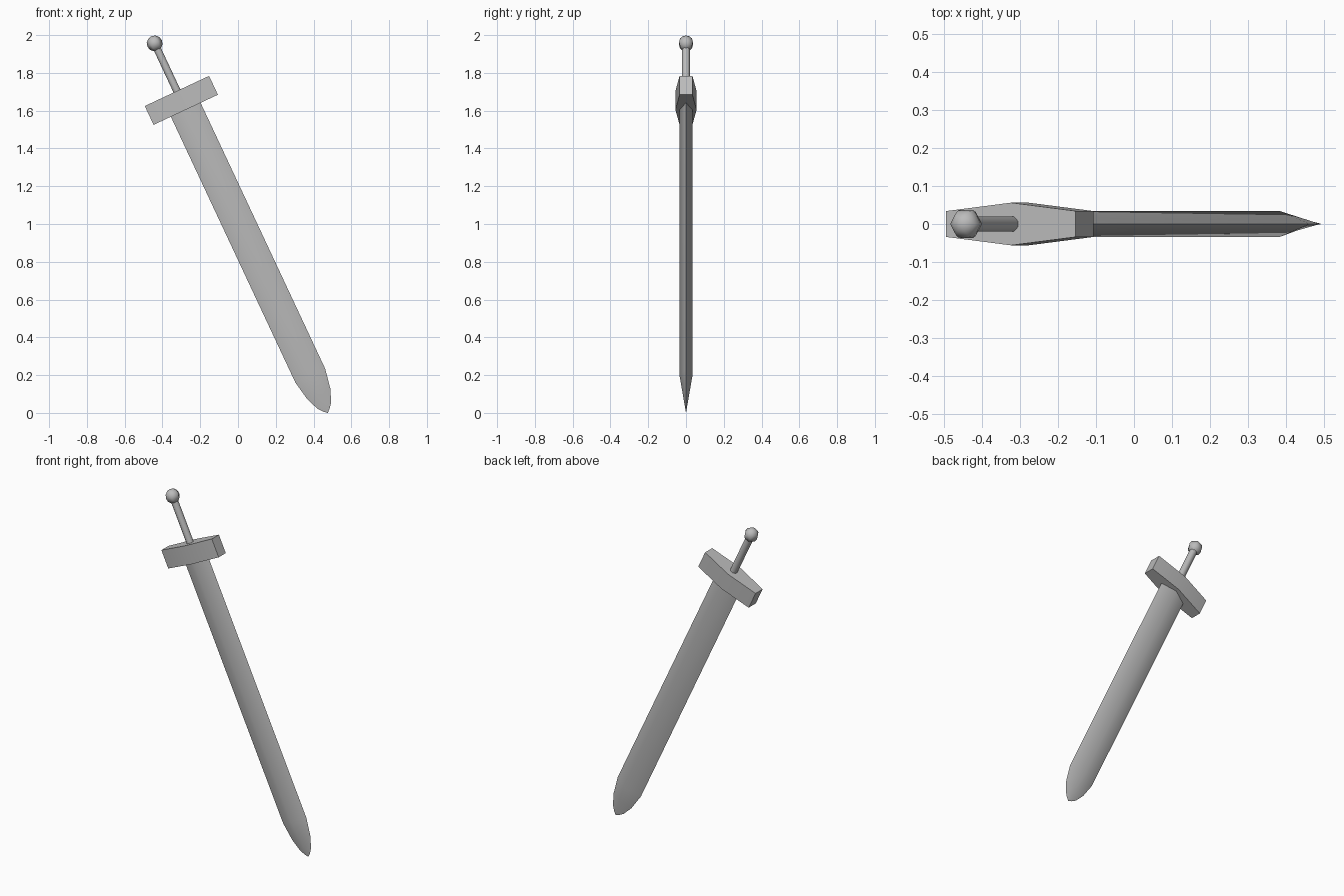
import bpy
import bmesh
from math import cos, sin, pi, radians
from mathutils import Matrix

if "Cube" in bpy.data.objects:
    bpy.data.objects.remove(bpy.data.objects["Cube"], do_unlink=True)

GREY = (0.5, 0.5, 0.5, 1)
steel = bpy.data.materials.new("grey steel")
steel.use_nodes = True
steel.diffuse_color = GREY
steel.node_tree.nodes["Principled BSDF"].inputs["Base Color"].default_value = GREY

# The sword is modelled upright with its tip at the origin, then leaned over
LEAN = Matrix.Translation((0.475, 0, 0)) @ Matrix.Rotation(radians(-25.1), 4, "Y")


def polygon(sides, phase=0):
    return [(cos(phase + 2 * pi * i / sides), sin(phase + 2 * pi * i / sides))
            for i in range(sides)]


def loft(name, outline, stations, smooth_angle):
    """Skin copies of an outline, each scaled to (height, width, depth)."""
    bm = bmesh.new()
    rings = [[bm.verts.new((x * w, y * d, h)) for x, y in outline]
             for h, w, d in stations]
    n = len(outline)
    for low, high in zip(rings, rings[1:]):
        for i in range(n):
            j = (i + 1) % n
            bm.faces.new((low[i], low[j], high[j], high[i]))
    bm.faces.new(rings[0][::-1])
    bm.faces.new(rings[-1])
    # Collapse pointed ends
    bmesh.ops.remove_doubles(bm, verts=bm.verts, dist=0.0001)
    bmesh.ops.recalc_face_normals(bm, faces=bm.faces)
    bm.transform(LEAN)
    mesh = bpy.data.meshes.new(name)
    bm.to_mesh(mesh)
    bm.free()
    mesh.materials.append(steel)
    obj = bpy.data.objects.new(name, mesh)
    bpy.context.collection.objects.link(obj)
    bpy.ops.object.select_all(action="DESELECT")
    obj.select_set(True)
    bpy.context.view_layer.objects.active = obj
    bpy.ops.object.shade_smooth_by_angle(angle=radians(smooth_angle))
    return obj


# Blade: diamond section with a rounded point
RIDGE, SHOULDER = 0.034, 0.217
tip = [(0, 0), (0.015, 0.018), (0.043, 0.04), (0.11, 0.067), (SHOULDER, 0.087)]
blade = [(h, w, RIDGE * h / SHOULDER) for h, w in tip]
loft("blade", polygon(4), blade + [(1.8, 0.087, RIDGE)], 60)

# Guard: bar that swells in the middle
guard = [(1, 0.034), (0, 0.056), (-1, 0.034), (-1, -0.034), (0, -0.056), (1, -0.034)]
loft("guard", guard, [(1.772, 0.188, 1), (1.882, 0.188, 1)], 30)

# Grip: eight-sided rod
loft("grip", polygon(8, pi / 8), [(1.87, 0.0215, 0.0215), (2.14, 0.0215, 0.0215)], 60)

# Pommel: six-sided ball
R, RINGS = 0.042, 6
ball = [(2.16 - R * cos(pi * i / RINGS), R * sin(pi * i / RINGS), R * sin(pi * i / RINGS))
        for i in range(RINGS + 1)]
loft("pommel", polygon(6), ball, 75)
